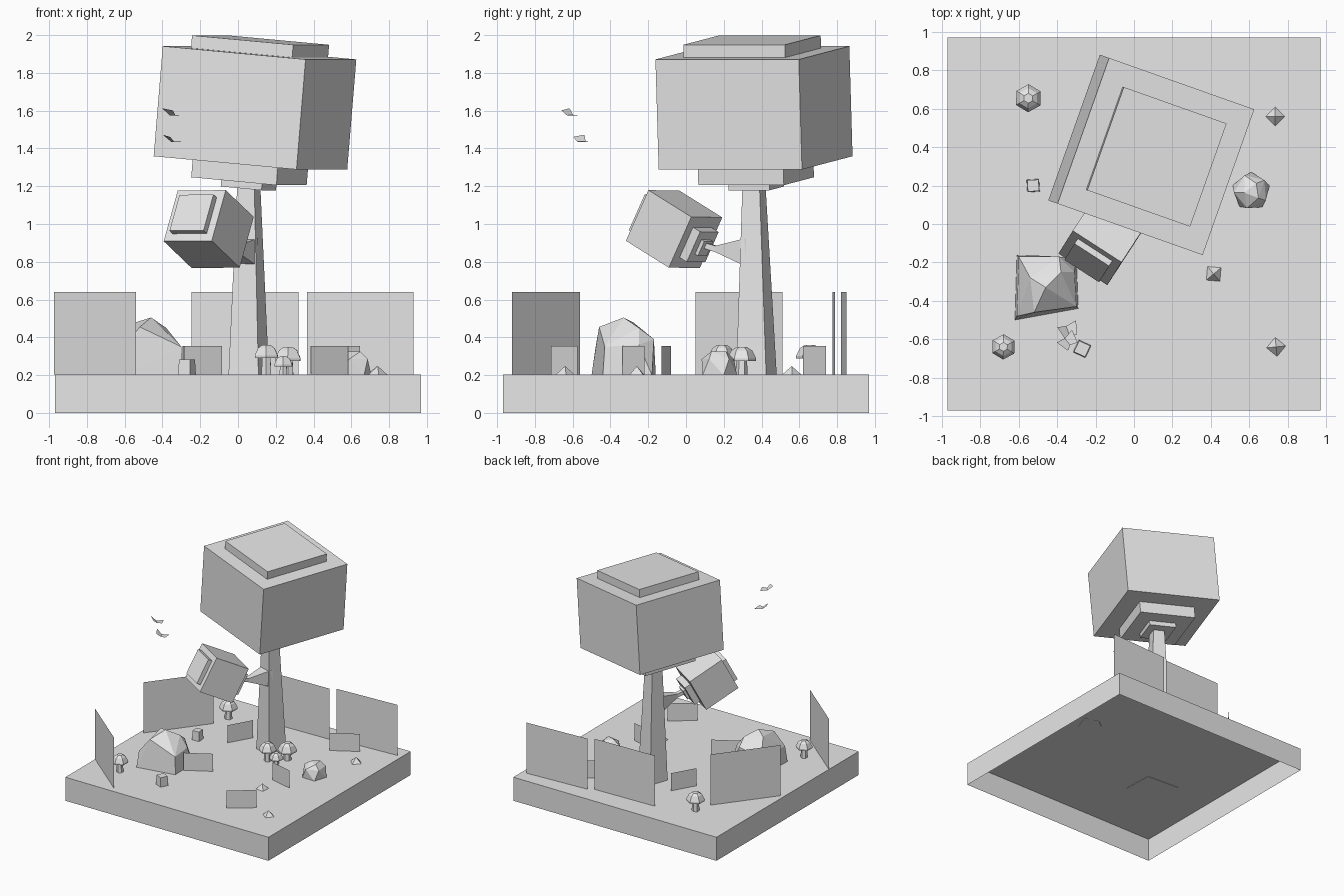
import bpy, bmesh, math
from mathutils import Matrix, Vector

if "Cube" in bpy.data.objects:
    bpy.data.objects.remove(bpy.data.objects["Cube"], do_unlink=True)

GROUND = 0.203
TURN = math.radians(-19.5)

grey = bpy.data.materials.new("plain_grey")
grey.use_nodes = True
grey.diffuse_color = (0.8, 0.8, 0.8, 1)
for node in grey.node_tree.nodes:
    if node.type == 'BSDF_PRINCIPLED':
        node.inputs["Base Color"].default_value = (0.8, 0.8, 0.8, 1)


def finish(name, bm, matrix=None, fix_normals=True):
    if matrix:
        bm.transform(matrix)
    if fix_normals:
        bmesh.ops.recalc_face_normals(bm, faces=bm.faces)
    mesh = bpy.data.meshes.new(name)
    bm.to_mesh(mesh)
    bm.free()
    mesh.materials.append(grey)
    obj = bpy.data.objects.new(name, mesh)
    bpy.context.collection.objects.link(obj)
    return obj


def add_box(bm, size, z0, z1):
    m = Matrix.Translation((0, 0, (z0 + z1) / 2)) @ Matrix.Diagonal((size, size, z1 - z0, 1))
    bmesh.ops.create_cube(bm, size=1, matrix=m)


def loft(bm, rings):
    """Join rings of points with side faces and cap both ends."""
    loops = [[bm.verts.new(p) for p in ring] for ring in rings]
    n = len(loops[0])
    for a, b in zip(loops, loops[1:]):
        for i in range(n):
            j = (i + 1) % n
            bm.faces.new((a[i], a[j], b[j], b[i]))
    bm.faces.new(loops[0][::-1])
    bm.faces.new(loops[-1])


def ring(r, z, n, x=0, y=0, start=0):
    step = 2 * math.pi / n
    return [(x + r * math.cos(start + i * step), y + r * math.sin(start + i * step), z)
            for i in range(n)]


def hull(name, points):
    bm = bmesh.new()
    for p in points:
        bm.verts.new(p)
    result = bmesh.ops.convex_hull(bm, input=bm.verts)
    loose = [v for v in bm.verts if not v.link_faces]
    bmesh.ops.delete(bm, geom=loose, context='VERTS')
    return finish(name, bm)


# Ground tray, open underneath
bm = bmesh.new()
add_box(bm, 1.94, 0, GROUND)
bottom = [f for f in bm.faces if f.calc_center_median().z < 0.01]
bmesh.ops.delete(bm, geom=bottom, context='FACES_ONLY')
finish("ground_base", bm, fix_normals=False)

# Trunk
bm = bmesh.new()
q = math.sqrt(2)
loft(bm, [ring(0.084 * q, GROUND, 4, 0.057, 0.373, TURN + math.pi / 4),
          ring(0.048 * q, 1.2, 4, 0.057, 0.36, TURN + math.pi / 4)])
finish("trunk", bm)

# Branch, narrowing to an elbow and then a thin arm
bm = bmesh.new()
side = Vector((0.92, -0.38, 0))
rings = []
for centre, w, h in (((0.05, 0.34, 0.85), 0.06, 0.075), ((-0.02, 0.16, 0.868), 0.018, 0.016),
                     ((-0.06, 0.085, 0.892), 0.018, 0.016)):
    c, up = Vector(centre), Vector((0, 0, h))
    rings.append([c - side * w - up, c + side * w - up, c + side * w + up, c - side * w + up])
loft(bm, rings)
finish("branch", bm)


# Leaf blocks: main cube, cap plate above and two steps below
def crown(name, matrix):
    parts = (("block", 0.805, -0.2925, 0.2925), ("cap", 0.57, 0.2925, 0.36),
             ("step", 0.48, -0.39, -0.2925), ("lower_step", 0.23, -0.428, -0.39))
    for part, size, z0, z1 in parts:
        bm = bmesh.new()
        add_box(bm, size, z0, z1)
        finish(name + "_" + part, bm, matrix)


crown("main_crown", Matrix.Translation((0.09, 0.36, 1.615)) @ Matrix.Rotation(TURN, 4, 'Z')
      @ Matrix.Rotation(math.radians(5), 4, 'Y'))
z_axis = Vector((-0.484, -0.742, 0.464)).normalized()
x_axis = Vector((0.85, -0.53, 0)).normalized()
y_axis = z_axis.cross(x_axis).normalized()
x_axis = y_axis.cross(z_axis)
turn = Matrix((x_axis, y_axis, z_axis)).transposed().to_4x4()
crown("small_crown", Matrix.Translation((-0.155, -0.063, 0.973)) @ turn
      @ Matrix.Diagonal((0.376, 0.376, 0.523, 1)))


# Upright grass cards
def card(name, a, b, top):
    bm = bmesh.new()
    pts = [(*a, GROUND), (*b, GROUND), (*b, top), (*a, top)]
    bm.faces.new([bm.verts.new(p) for p in pts])
    finish(name, bm, fix_normals=False)


tall = [((-0.975, -0.56), (-0.54, -0.92)), ((-0.94, 0.05), (-0.59, 0.51)),
        ((-0.245, 0.775), (0.32, 0.79)), ((0.365, 0.82), (0.93, 0.85))]
short = [((-0.285, -0.335), (-0.085, -0.22)), ((-0.295, 0.28), (-0.185, 0.47)),
         ((0.44, 0.62), (0.645, 0.74)), ((0.385, -0.08), (0.585, -0.13)),
         ((0.39, -0.715), (0.58, -0.575))]
for i, (a, b) in enumerate(tall):
    card(f"tall_grass_{i + 1}", a, b, 0.64)
for i, (a, b) in enumerate(short):
    card(f"short_grass_{i + 1}", a, b, 0.355)

# Boulder
hull("boulder", [
    (-0.46, -0.33, 0.505), (-0.52, -0.46, 0.455), (-0.54, -0.28, 0.48), (-0.38, -0.25, 0.45),
    (-0.60, -0.17, 0.35), (-0.39, -0.17, 0.39), (-0.31, -0.25, 0.36), (-0.30, -0.43, 0.35),
    (-0.61, -0.48, 0.34), (-0.62, -0.50, 0.2), (-0.29, -0.44, 0.2), (-0.30, -0.18, 0.2),
    (-0.61, -0.16, 0.2)])

# Small rock
hull("small_rock", ring(0.1, 0.2, 5, 0.61, 0.17, 0.3) + ring(0.09, 0.285, 5, 0.61, 0.17, 0.7)
     + ring(0.045, 0.325, 3, 0.62, 0.17, 1.2))


# Mushrooms with six-sided caps
def mushroom(name, x, y, r, top):
    rim = top - r
    bm = bmesh.new()
    loft(bm, [ring(r * 0.42, GROUND, 6, x, y, 0.5), ring(r * 0.36, rim + 0.01, 6, x, y, 0.5)])
    finish(name + "_stem", bm)
    bm = bmesh.new()
    loft(bm, [ring(r * s, rim + r * h, 6, x, y, 0.5)
              for s, h in ((0.4, 0.05), (0.98, 0), (1, 0.2), (0.72, 0.75), (0.35, 1))])
    finish(name + "_cap", bm)


for i, spec in enumerate([(-0.55, 0.655, 0.073, 0.36), (-0.68, -0.64, 0.066, 0.35),
                          (0.15, 0.19, 0.07, 0.36), (0.265, 0.295, 0.076, 0.35),
                          (0.24, 0.18, 0.055, 0.3)]):
    mushroom(f"mushroom_{i + 1}", *spec)

# Little tapered stumps
for i, (x, y, r, a) in enumerate([(-0.27, -0.65, 0.05, 0.35), (-0.525, 0.2, 0.046, 0.85)]):
    bm = bmesh.new()
    loft(bm, [ring(r, GROUND, 4, x, y, a), ring(r * 0.9, GROUND + 0.08, 4, x, y, a)])
    finish(f"stump_{i + 1}", bm)

# Pebbles shaped as low pyramids
for i, (x, y, a) in enumerate([(0.735, 0.56, 0), (0.415, -0.26, 0.7), (0.74, -0.64, 0.1)]):
    hull(f"pebble_{i + 1}", ring(0.05, GROUND, 4, x, y, a) + [(x, y, GROUND + 0.045)])


# Butterflies: two swept wings meeting at the body
def butterfly(name, place, spin, tilt):
    bm = bmesh.new()
    front, back = bm.verts.new((0, 0.025, 0)), bm.verts.new((0, -0.02, 0))
    for s in (-1, 1):
        outer = [bm.verts.new(p) for p in ((s * 0.055, 0.035, 0.02), (s * 0.035, -0.035, 0.015))]
        bm.faces.new([front, outer[0], outer[1], back])
    finish(name, bm, Matrix.Translation(place) @ Matrix.Rotation(spin, 4, 'Z')
           @ Matrix.Rotation(tilt, 4, 'Y'))


butterfly("butterfly_upper", (-0.345, -0.615, 1.575), 0.7, 0.35)
butterfly("butterfly_lower", (-0.345, -0.555, 1.435), 0.35, 0.35)
